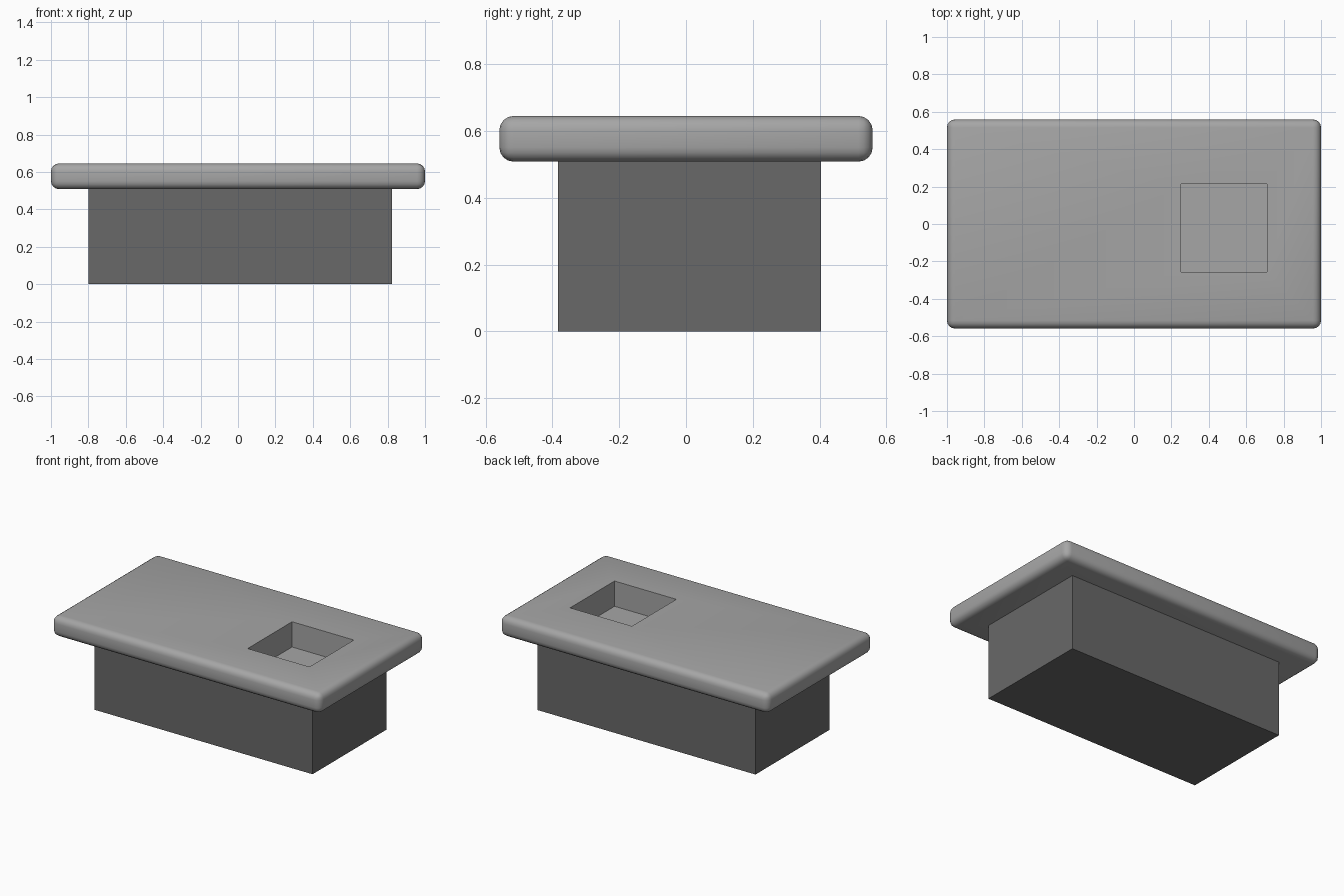
import bpy

if "Cube" in bpy.data.objects:
    bpy.data.objects.remove(bpy.data.objects["Cube"])


def box(name, lo, hi):
    """Axis-aligned box given by its two opposite corners."""
    centre = [(a + b) / 2 for a, b in zip(lo, hi)]
    bpy.ops.mesh.primitive_cube_add(size=1, location=centre)
    obj = bpy.context.object
    obj.name = name
    obj.scale = [b - a for a, b in zip(lo, hi)]
    bpy.ops.object.transform_apply(location=False, rotation=False, scale=True)
    return obj


def paint(obj, name, grey):
    mat = bpy.data.materials.new(name)
    mat.diffuse_color = (grey, grey, grey, 1)
    mat.use_nodes = True
    mat.node_tree.nodes["Principled BSDF"].inputs["Base Color"].default_value = mat.diffuse_color
    obj.data.materials.append(mat)


def cut(obj, cutter):
    mod = obj.modifiers.new("basin_cut", 'BOOLEAN')
    mod.operation = 'DIFFERENCE'
    mod.solver = 'EXACT'
    mod.object = cutter


def finish(obj):
    """Apply the modifiers and smooth only the rounded edges."""
    bpy.ops.object.select_all(action='DESELECT')
    obj.select_set(True)
    bpy.context.view_layer.objects.active = obj
    for mod in list(obj.modifiers):
        bpy.ops.object.modifier_apply(modifier=mod.name)
    bpy.ops.object.shade_smooth_by_angle(angle=0.7)


# Square basin cutter
cutter = box("basin_cutter", (0.252, -0.257, 0.475), (0.712, 0.215, 0.80))

# Cabinet body under the top, with the shallow basin floor
cabinet = box("cabinet", (-0.80, -0.383, 0), (0.823, 0.404, 0.512))
paint(cabinet, "dark_grey", 0.14)
cut(cabinet, cutter)

# Rounded counter top with the basin opening
counter = box("counter_top", (-1.0, -0.559, 0.508), (1.0, 0.559, 0.645))
paint(counter, "mid_grey", 0.38)
bevel = counter.modifiers.new("round_edges", 'BEVEL')
bevel.width = 0.043
bevel.segments = 4
bevel.limit_method = 'NONE'
cut(counter, cutter)

for part in (cabinet, counter):
    finish(part)

# Basin floor matches the counter top
cabinet.data.materials.append(counter.data.materials[0])
for face in cabinet.data.polygons:
    z = cabinet.location.z + face.center.z
    if 0.4 < z < 0.5:
        face.material_index = len(cabinet.data.materials) - 1

bpy.data.objects.remove(cutter, do_unlink=True)
